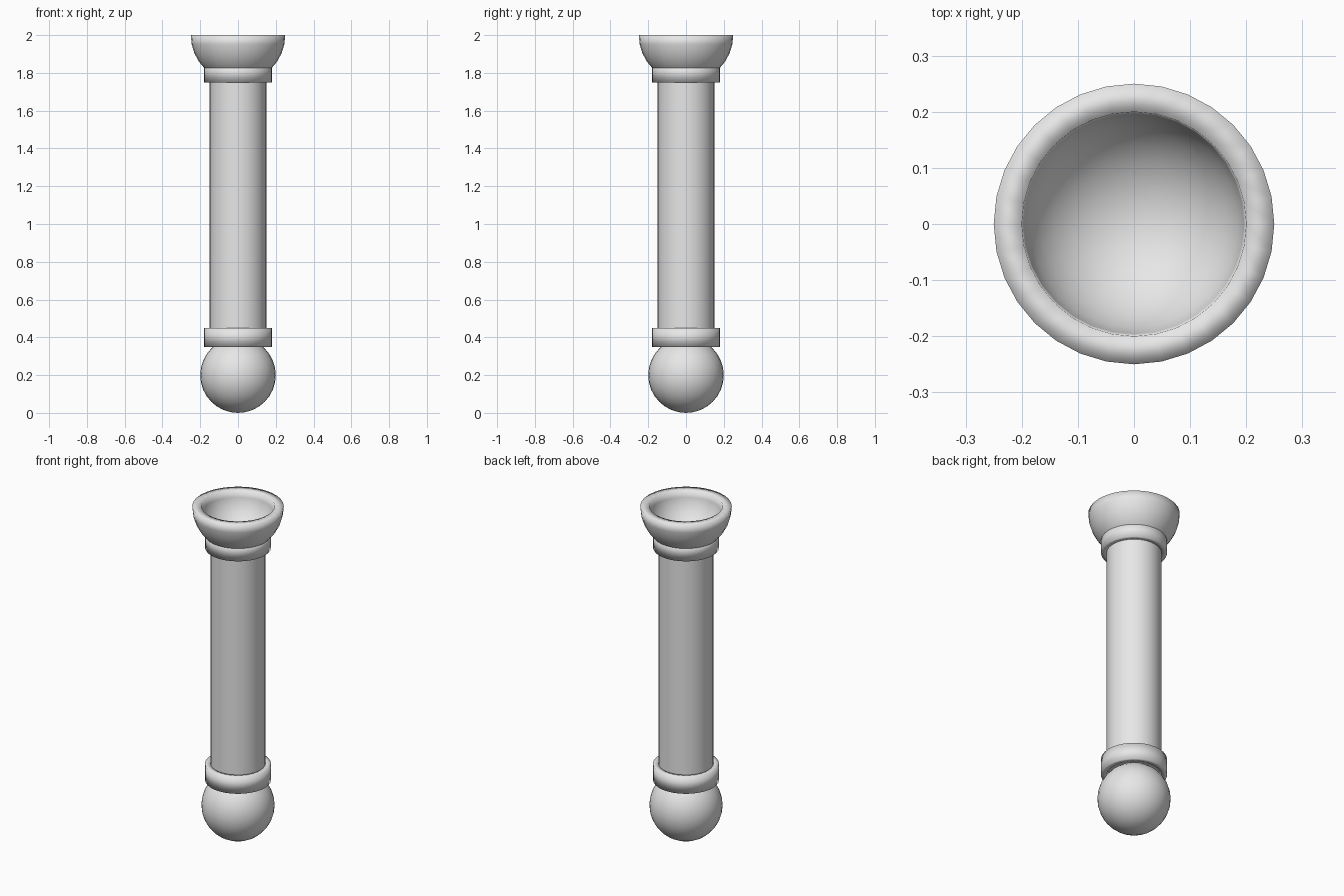
import bpy
import bmesh
from math import sin, cos, pi

if "Cube" in bpy.data.objects:
    bpy.data.objects.remove(bpy.data.objects["Cube"], do_unlink=True)

SEGMENTS = 32

# Single plain grey for every part
grey = bpy.data.materials.new("light grey")
grey.use_nodes = True
colour = (0.8, 0.8, 0.8, 1.0)
grey.diffuse_color = colour
grey.node_tree.nodes["Principled BSDF"].inputs["Base Color"].default_value = colour


def lathe(name, profile, closed=False):
    """Spin (radius, height) points about the z axis into a smooth object."""
    bm = bmesh.new()
    verts = [bm.verts.new((r, 0, z)) for r, z in profile]
    pairs = list(zip(verts, verts[1:]))
    if closed:
        pairs.append((verts[-1], verts[0]))
    edges = [bm.edges.new(p) for p in pairs]
    bmesh.ops.spin(bm, geom=verts + edges, cent=(0, 0, 0), axis=(0, 0, 1),
                   angle=2 * pi, steps=SEGMENTS, use_merge=False)
    bmesh.ops.remove_doubles(bm, verts=bm.verts, dist=0.0001)
    bmesh.ops.recalc_face_normals(bm, faces=bm.faces)
    for face in bm.faces:
        face.smooth = True
    mesh = bpy.data.meshes.new(name)
    bm.to_mesh(mesh)
    bm.free()
    mesh.materials.append(grey)
    obj = bpy.data.objects.new(name, mesh)
    bpy.context.collection.objects.link(obj)
    return obj


def arc(radius, centre, start, end, steps):
    """Points on a circle, with angles measured up from straight down."""
    angles = [start + (end - start) * i / steps for i in range(steps + 1)]
    return [(radius * sin(a), centre - radius * cos(a)) for a in angles]


# Ball at the foot
lathe("bottom_ball", arc(0.2, 0.2, 0, pi, 16))

# Long straight shaft, with its ends covered by the collars
shaft = lathe("shaft", [(0, 0.4), (0.15, 0.4), (0.15, 1.78), (0, 1.78)])
shaft.data.set_sharp_from_angle(angle=pi / 6)

# Hollow collars at both ends of the shaft
for name, z in (("lower_collar", 0.35), ("upper_collar", 1.75)):
    lathe(name, [(0.149, z), (0.18, z), (0.18, z + 0.1), (0.149, z + 0.1)], closed=True)

# Half-round cup with a flat rim and a round hollow
lathe("top_cup", arc(0.25, 2, 0, pi / 2, 8) + arc(0.2, 2, pi / 2, 0, 8))
